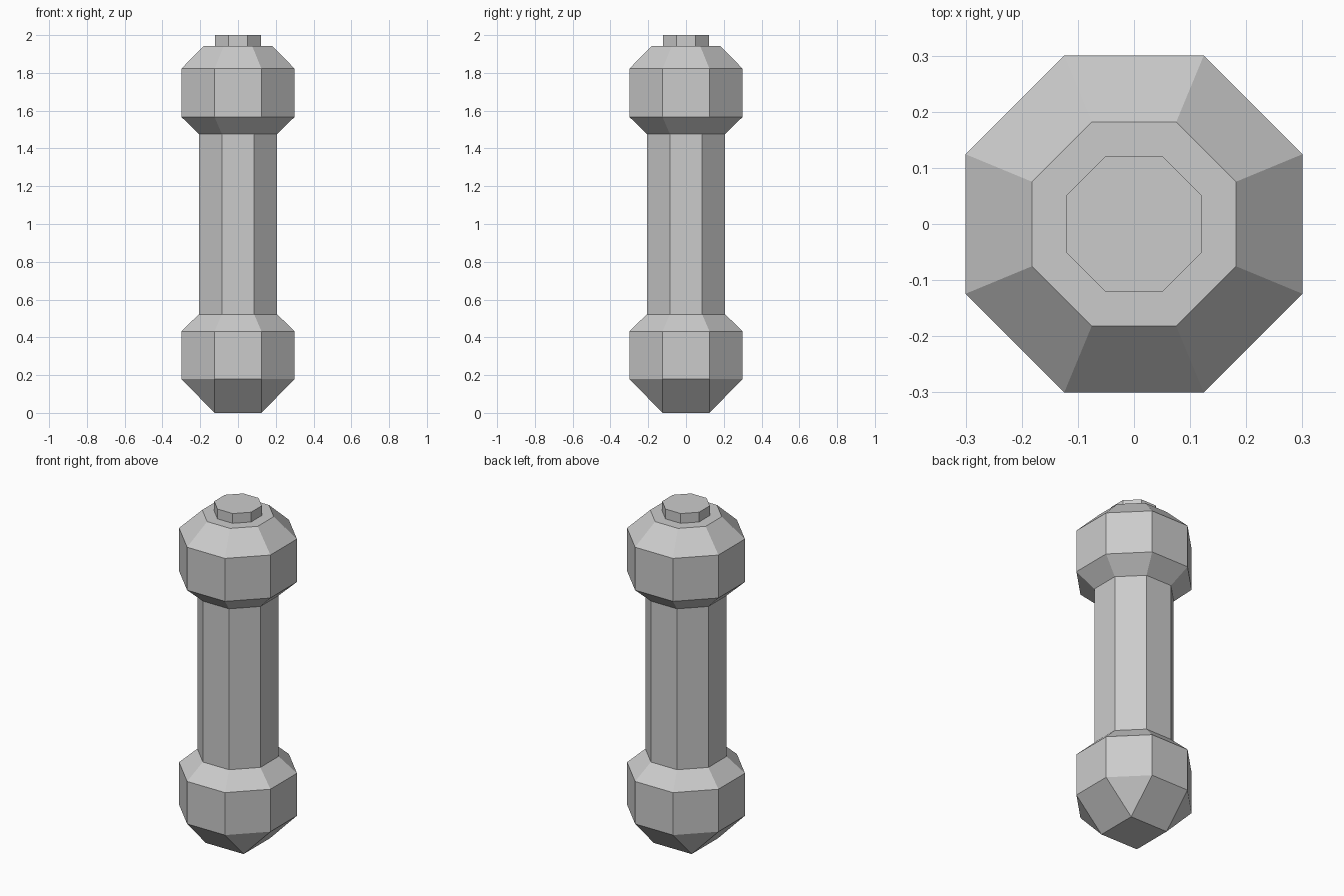
import bpy, bmesh, math

if "Cube" in bpy.data.objects:
    bpy.data.objects.remove(bpy.data.objects["Cube"])

SIDES = 8
HALF_EDGE = 0.3 * math.tan(math.pi / SIDES)   # half side length of the widest octagon


def octagon(apothem, clamp=None):
    r = apothem / math.cos(math.pi / SIDES)
    pts = []
    for i in range(SIDES):
        a = 2 * math.pi * (i + 0.5) / SIDES
        x, y = r * math.cos(a), r * math.sin(a)
        if clamp:
            x, y = (max(-clamp, min(clamp, v)) for v in (x, y))
        pts.append((x, y))
    return pts


def lofted(name, profile, top=False, square_base=False):
    """Stack octagon rings from (apothem, z) pairs; optionally pinch the first ring to a square."""
    bm = bmesh.new()
    rings = []
    for n, (apothem, z) in enumerate(profile):
        clamp = HALF_EDGE if square_base and n == 0 else None
        rings.append([bm.verts.new((x, y, z)) for x, y in octagon(apothem, clamp)])
    for lo, hi in zip(rings, rings[1:]):
        for i in range(SIDES):
            j = (i + 1) % SIDES
            bm.faces.new((lo[i], lo[j], hi[j], hi[i]))
    if top:
        bm.faces.new(rings[-1])
    if square_base:
        bm.faces.new(rings[0][::-1])
        bmesh.ops.remove_doubles(bm, verts=bm.verts, dist=0.001)
    bmesh.ops.recalc_face_normals(bm, faces=bm.faces)
    if not top and not square_base and sum(f.normal.dot(f.calc_center_median().xy.to_3d()) for f in bm.faces) < 0:
        bmesh.ops.reverse_faces(bm, faces=bm.faces)
    mesh = bpy.data.meshes.new(name)
    bm.to_mesh(mesh)
    bm.free()
    obj = bpy.data.objects.new(name, mesh)
    bpy.context.collection.objects.link(obj)
    return obj


# Lower knob, tapering to a square foot
lofted("lower_knob", [(0.3, 0), (0.3, 0.18), (0.3, 0.432), (0.207, 0.522)], square_base=True)
# Straight grip
lofted("shaft", [(0.207, 0.522), (0.207, 1.477)])
# Upper knob with flat top
lofted("upper_knob", [(0.207, 1.477), (0.3, 1.567), (0.3, 1.822), (0.182, 1.942)], top=True)
# Small button on top
lofted("top_button", [(0.121, 1.942), (0.121, 2.0)], top=True)
